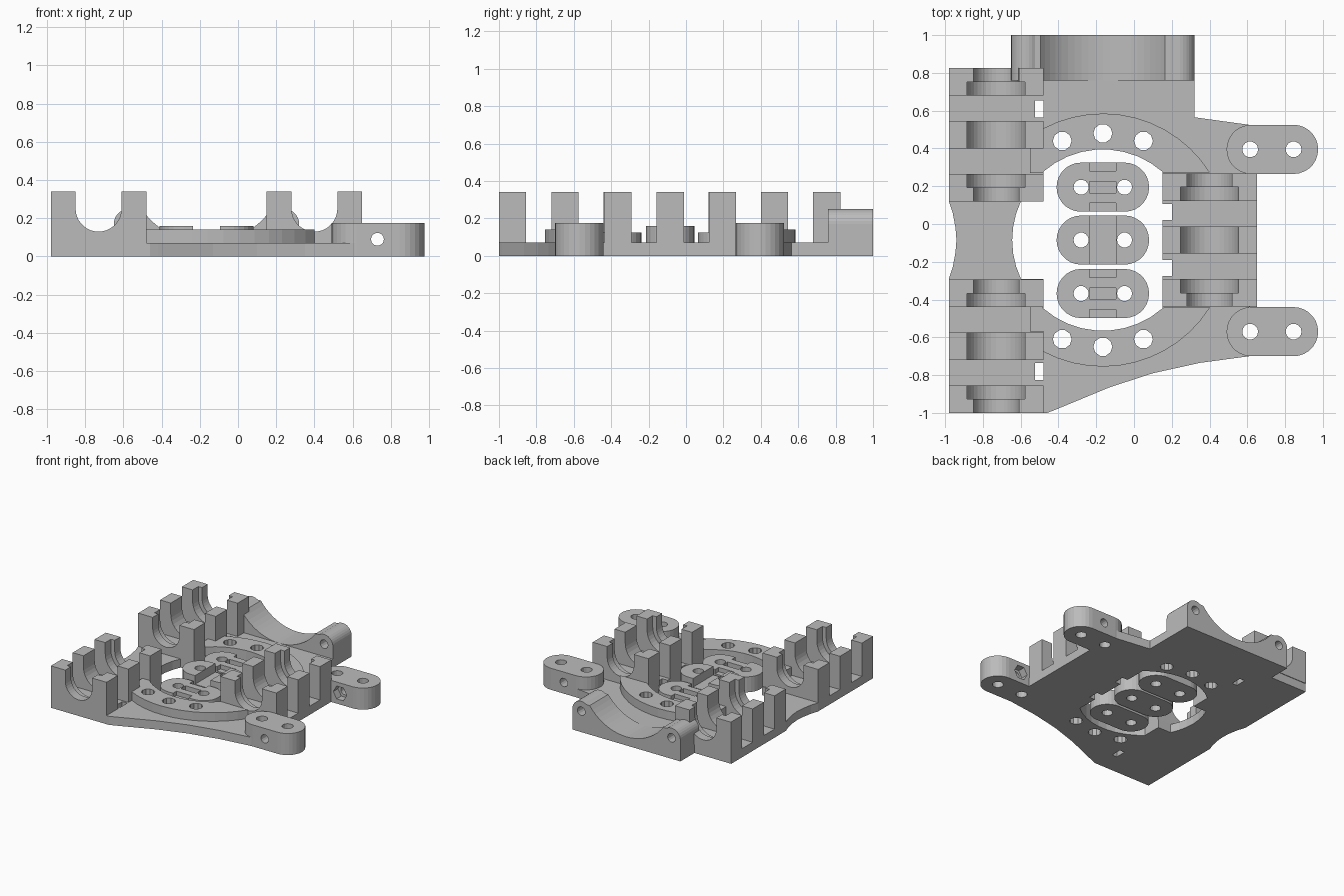
import bpy, bmesh
from math import sin, cos, radians
from mathutils import Vector

cube = bpy.data.objects.get("Cube")
if cube:
    bpy.data.objects.remove(cube, do_unlink=True)

grey = bpy.data.materials.new("plain grey")
grey.use_nodes = True
colour = (0.5, 0.5, 0.5, 1)
grey.diffuse_color = colour
grey.node_tree.nodes["Principled BSDF"].inputs["Base Color"].default_value = colour

CX, CY = -0.165, -0.085      # centre of the round opening
FLOOR, TOP = 0.07, 0.34


def arc(x, y, r, a0, a1, n):
    step = (a1 - a0) / n
    return [(x + r * cos(radians(a0 + i * step)), y + r * sin(radians(a0 + i * step)))
            for i in range(n + 1)]


def circle(x, y, r, n=20):
    return arc(x, y, r, 0, 360, n)[:-1]


def rect(x0, x1, y0, y1):
    return [(x0, y0), (x1, y0), (x1, y1), (x0, y1)]


def stadium(x0, x1, y, r):
    return arc(x1 - r, y, r, -90, 90, 14) + arc(x0 + r, y, r, 90, 270, 14)


def flip(pts):
    return [(x, 2 * CY - y) for x, y in pts]


def prism(name, pts, lo, hi, axis="z"):
    """Extrude a flat outline along z, or an x-z outline along y."""
    bm = bmesh.new()
    place = (lambda a, b: (a, b, lo)) if axis == "z" else (lambda a, b: (a, lo, b))
    face = bm.faces.new([bm.verts.new(place(a, b)) for a, b in pts])
    ext = bmesh.ops.extrude_face_region(bm, geom=[face])
    move = Vector((0, 0, hi - lo)) if axis == "z" else Vector((0, hi - lo, 0))
    verts = [g for g in ext["geom"] if isinstance(g, bmesh.types.BMVert)]
    bmesh.ops.translate(bm, verts=verts, vec=move)
    bmesh.ops.recalc_face_normals(bm, faces=bm.faces)
    mesh = bpy.data.meshes.new(name)
    bm.to_mesh(mesh)
    bm.free()
    mesh.materials.append(grey)
    obj = bpy.data.objects.new(name, mesh)
    bpy.context.collection.objects.link(obj)
    return obj


def cut(obj, cutters):
    for c in cutters:
        mod = obj.modifiers.new("cut", "BOOLEAN")
        mod.operation, mod.solver, mod.object = "DIFFERENCE", "EXACT", c
    graph = bpy.context.evaluated_depsgraph_get()
    mesh = bpy.data.meshes.new_from_object(obj.evaluated_get(graph))
    obj.modifiers.clear()
    obj.data = mesh
    for c in cutters:
        bpy.data.objects.remove(c, do_unlink=True)


def drill(pts, lo=-0.1, hi=0.5, axis="z"):
    obj = prism("cutter", pts, lo, hi, axis)
    obj.hide_render = True
    return obj


def ring_holes():
    return [drill(p) for x, y in ((CX, 0.48), (CX + 0.215, 0.44), (CX - 0.215, 0.44))
            for p in (circle(x, y, 0.05, 10), flip(circle(x, y, 0.05, 10)))]


def arm_holes(y):
    return [drill(circle(x, y, 0.042, 14)) for x in (0.615, 0.845)]


ARMS = {"back_arm": (0.395, -1), "front_arm": (-0.57, 1)}

# Base plate with waisted left edge and curved front edge
waist = [(-0.98, 0.12), (-0.96, 0.06), (-0.945, -0.02), (-0.94, CY)]
outline = ([(-0.98, 0.82)] + waist + flip(waist[:-1])[::-1]
           + [(-0.98, -1), (-0.46, -1), (-0.42, -0.985), (-0.13, -0.865), (0.1, -0.79),
              (0.35, -0.735), (0.61, -0.7), (0.61, -0.44), (0.65, -0.44), (0.65, 0.27),
              (0.61, 0.27), (0.61, 0.525), (0.32, 0.565), (0.32, 0.76),
              (-0.65, 0.76), (-0.65, 0.82)])
plate = prism("base_plate", outline, 0, FLOOR)
opening = (arc(CX, CY, 0.48, 49, 131, 9) + [(-0.48, 0.12)]
           + arc(CX, CY, 0.48, 154.7, 205.3, 6) + [(-0.48, -0.29)]
           + arc(CX, CY, 0.48, 229, 311, 9))
slots = [rect(-0.525, -0.48, 0.565, 0.655), rect(0.14, 0.2, 0.02, 0.105)]
cut(plate, [drill(opening)] + [drill(p) for s in slots for p in (s, flip(s))]
    + ring_holes() + arm_holes(0.395) + arm_holes(-0.57))

# Raised ring segments behind and in front of the opening
segment = (arc(CX, CY, 0.67, 32.3, 118, 12)
           + [(-0.48, 0.4), (-0.55, 0.4), (-0.55, 0.27), (-0.485, 0.27)]
           + arc(CX, CY, 0.48, 131, 49, 9) + [(0.16, 0.27)])
for name, pts in (("back_ring", segment), ("front_ring", flip(segment))):
    cut(prism(name, pts, FLOOR, 0.14), ring_holes())


# Bearing cradles: upright ribs with a U-shaped channel
def rib(name, x, y0, y1, r):
    pts = ([(x - 0.25, FLOOR), (x + 0.25, FLOOR), (x + 0.25, TOP), (x + r, TOP)]
           + arc(x, 0.25, r, 0, -180, 18) + [(x - r, TOP), (x - 0.25, TOP)])
    prism(name, pts, y0, y1, "y")


def cradle(name, x, y0):
    narrow, wide = 0.12, 0.154
    rib(name + "_front_lip", x, y0, y0 + 0.073, narrow)
    rib(name + "_front_rib", x, y0 + 0.073, y0 + 0.145, wide)
    rib(name + "_middle_rib", x, y0 + 0.28, y0 + 0.425, wide)
    rib(name + "_back_rib", x, y0 + 0.56, y0 + 0.633, wide)
    rib(name + "_back_lip", x, y0 + 0.633, y0 + 0.705, narrow)


cradle("back_right_cradle", -0.73, 0.12)
cradle("front_right_cradle", -0.73, -1)
cradle("left_cradle", 0.4, -0.437)

# Belt arms with screw holes, a cross bore and a hex nut pocket on the inner side
for name, (y, inner) in ARMS.items():
    arm = prism(name, stadium(0.49, 0.975, y, 0.13), 0, 0.175)
    face = y + inner * 0.13
    pocket = sorted((face - inner * 0.06, face + inner * 0.05))
    cut(arm, arm_holes(y) + [drill(circle(0.73, 0.09, 0.034, 14), y - 0.3, y + 0.3, "y"),
                             drill(circle(0.73, 0.09, 0.06, 6), *pocket, "y")])

# Rear mount with a concave saddle between two rounded ears
ear_z, ear_r = 0.17, 0.08
saddle = (rect(-0.65, 0.32, 0, 0)[:2]
          + arc(0.24, ear_z, ear_r, 0, 125, 10)
          + arc(CX, 0.482, 0.412, -36.8, -143.2, 20)
          + arc(-0.57, ear_z, ear_r, 55, 180, 10))
mount = prism("rear_mount", saddle, 0.76, 1, "y")
cut(mount, [drill(circle(x, ear_z, 0.035, 14), 0.6, 1.2, "y") for x in (-0.57, 0.24)])

# Three loose belt clamps inside the opening
for name, y, height in (("back_clamp", 0.195, 0.125), ("middle_clamp", CY, 0.16),
                        ("front_clamp", -0.368, 0.125)):
    clamp = prism(name, stadium(-0.41, 0.08, y, 0.13), 0, height)
    cutters = [drill(circle(x, y, 0.04, 14)) for x in (-0.28, -0.05)]
    if name == "middle_clamp":
        spans = [(y - 0.2, y + 0.2)]
    else:
        spans = [(y - 0.2, y - 0.085), (y - 0.03, y + 0.03), (y + 0.085, y + 0.2)]
    cutters += [drill(rect(-0.235, -0.095, a, b), 0.09) for a, b in spans]
    cut(clamp, cutters)
